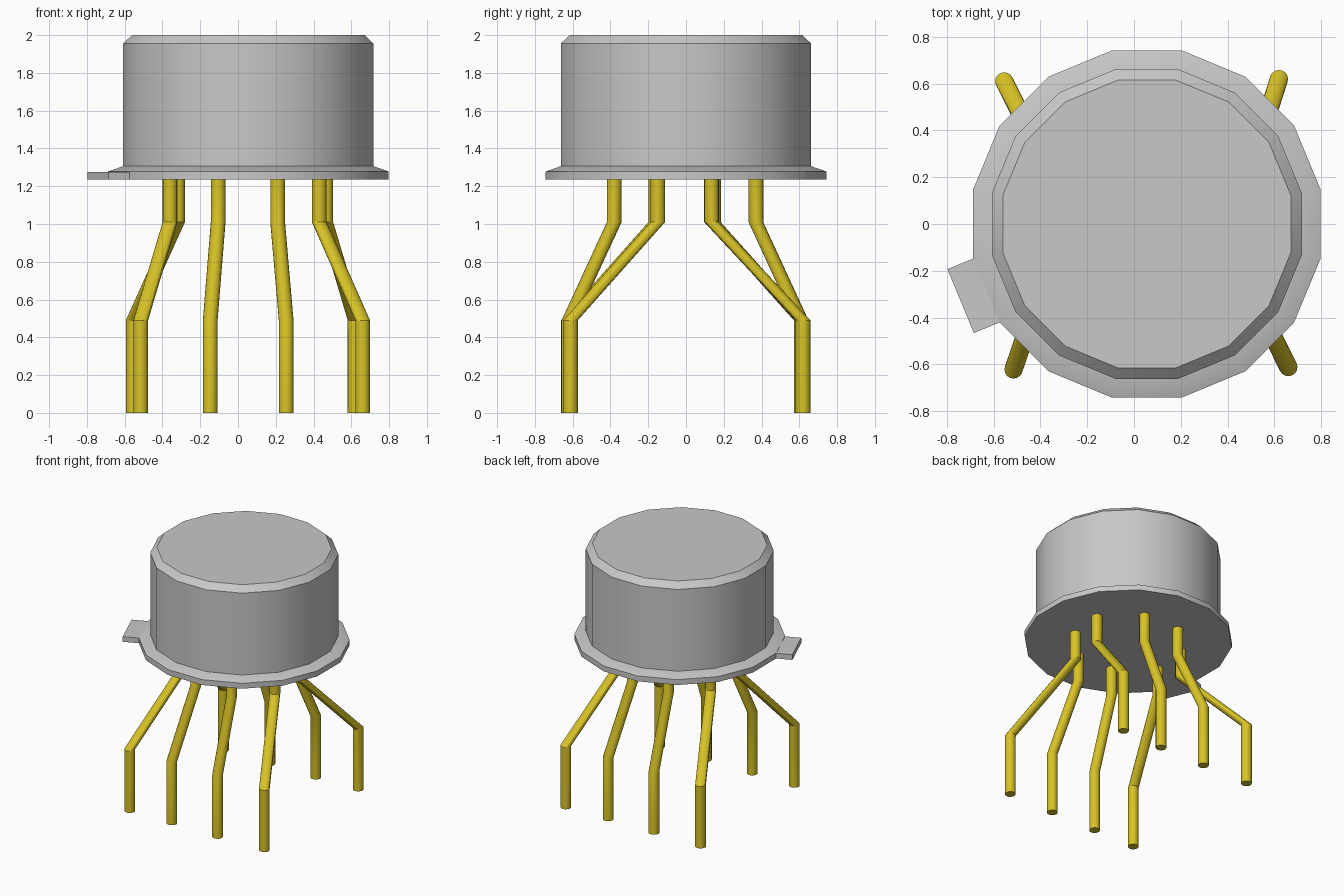
import bpy, bmesh, math
from mathutils import Vector

cube = bpy.data.objects.get("Cube")
if cube:
    bpy.data.objects.remove(cube, do_unlink=True)


def material(name, rgb):
    m = bpy.data.materials.new(name)
    m.use_nodes = True
    m.diffuse_color = (*rgb, 1)
    m.node_tree.nodes["Principled BSDF"].inputs["Base Color"].default_value = (*rgb, 1)
    return m


GREY = material("can grey", (0.58, 0.58, 0.58))
GOLD = material("lead yellow", (0.68, 0.54, 0.02))
CX = 0.055       # the can sits slightly off centre because of the tab
SIDES = 16


def ring(radius, centre, sides, phase=0.0):
    """Horizontal ring of points."""
    return [Vector(centre) + Vector((radius * math.cos(phase + math.tau * i / sides),
                                     radius * math.sin(phase + math.tau * i / sides), 0))
            for i in range(sides)]


def loft(name, rings, mat):
    """Capped solid through a stack of rings, listed from bottom to top."""
    bm = bmesh.new()
    loops = [[bm.verts.new(p) for p in r] for r in rings]
    n = len(loops[0])
    for a, b in zip(loops, loops[1:]):
        for i in range(n):
            j = (i + 1) % n
            bm.faces.new((a[i], a[j], b[j], b[i]))
    bm.faces.new(loops[0][::-1])
    bm.faces.new(loops[-1])
    bmesh.ops.recalc_face_normals(bm, faces=bm.faces)
    mesh = bpy.data.meshes.new(name)
    bm.to_mesh(mesh)
    bm.free()
    mesh.materials.append(mat)
    obj = bpy.data.objects.new(name, mesh)
    bpy.context.collection.objects.link(obj)
    bpy.ops.object.select_all(action='DESELECT')
    obj.select_set(True)
    bpy.context.view_layer.objects.active = obj
    bpy.ops.object.shade_smooth_by_angle(angle=math.radians(24))
    return obj


def can_ring(apothem, z):
    return ring(apothem / math.cos(math.pi / SIDES), (CX, 0, z), SIDES, math.pi / SIDES)


# Flanged base, wall and bevelled lid: (apothem, height)
loft("base_flange", [can_ring(r, z) for r, z in ((0.743, 1.235), (0.743, 1.278), (0.663, 1.306))], GREY)
loft("can_body", [can_ring(r, z) for r, z in ((0.663, 1.306), (0.663, 1.955), (0.616, 2.0))], GREY)

# Index tab, pulled straight out of one side of the flange
direction = math.radians(202.5)
out = Vector((math.cos(direction), math.sin(direction), 0))
side = Vector((-out.y, out.x, 0))
half = 0.743 * math.tan(math.pi / SIDES)


def tab_ring(z):
    c = Vector((CX, 0, z))
    return [c + out * d + side * s for d, s in
            ((0.70, -half), (0.862, -half), (0.862, half), (0.70, half))]


loft("index_tab", [tab_ring(1.235), tab_ring(1.276)], GREY)

# Leads: foot position, then position under the base
LEADS = {
    "front_right_outer": ((-0.515, -0.622), (-0.36, -0.16)),
    "front_right_inner": ((-0.147, -0.62), (-0.105, -0.38)),
    "front_left_inner": ((0.255, -0.62), (0.21, -0.38)),
    "front_left_outer": ((0.66, -0.612), (0.43, -0.15)),
    "back_right_outer": ((-0.555, 0.61), (-0.32, 0.145)),
    "back_right_inner": ((-0.147, 0.61), (-0.105, 0.37)),
    "back_left_inner": ((0.255, 0.61), (0.21, 0.37)),
    "back_left_outer": ((0.62, 0.62), (0.465, 0.135)),
}
for name, (foot, root) in LEADS.items():
    path = ((*foot, 0), (*foot, 0.49), (*root, 1.01), (*root, 1.24))
    loft("lead_" + name, [ring(0.039, p, 16) for p in path], GOLD)
